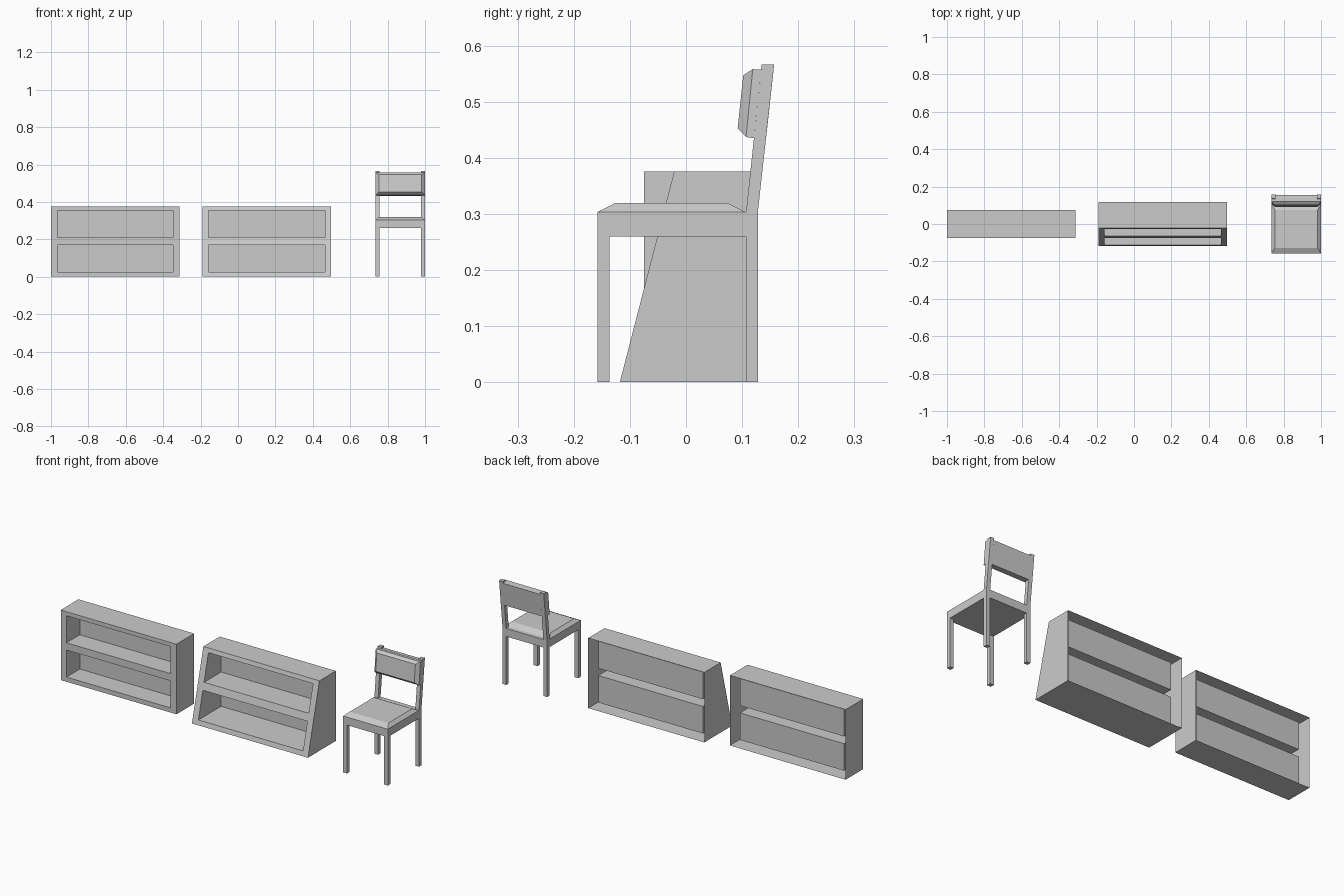
import bpy, bmesh

if "Cube" in bpy.data.objects:
    bpy.data.objects.remove(bpy.data.objects["Cube"])

def finish(name, bm):
    bmesh.ops.remove_doubles(bm, verts=bm.verts[:], dist=1e-5)
    bmesh.ops.recalc_face_normals(bm, faces=bm.faces[:])
    me = bpy.data.meshes.new(name)
    bm.to_mesh(me)
    bm.free()
    ob = bpy.data.objects.new(name, me)
    bpy.context.collection.objects.link(ob)
    return ob

def quad(bm, *pts):
    bm.faces.new([bm.verts.new(p) for p in pts])

def loft(name, rings):
    """Closed solid through a list of four-cornered rings."""
    bm = bmesh.new()
    rows = [[bm.verts.new(p) for p in r] for r in rings]
    for a, b in zip(rows, rows[1:]):
        for i in range(4):
            j = (i + 1) % 4
            bm.faces.new((a[i], a[j], b[j], b[i]))
    bm.faces.new(rows[0])
    bm.faces.new(rows[-1])
    return finish(name, bm)

def rect(x0, x1, y0, y1, z):
    return [(x0, y0, z), (x1, y0, z), (x1, y1, z), (x0, y1, z)]

def bookcase(name, x0, x1, foot, top, back, wall):
    """Open-backed shell whose front has two pockets reaching to y = wall."""
    H, m = 0.376, 0.034
    xs = [x0, x0 + m, x1 - m, x1]
    zs = [0, 0.025, 0.17, 0.209, 0.354, H]
    front = lambda z: foot + (top - foot) * z / H
    bm = bmesh.new()
    for i in range(3):
        for k in range(5):
            a, b, c, d = xs[i], xs[i + 1], zs[k], zs[k + 1]
            ring = [(a, front(c), c), (b, front(c), c), (b, front(d), d), (a, front(d), d)]
            if i == 1 and k in (1, 3):
                # shelf pocket
                deep = [(x, wall, z) for x, y, z in ring]
                for n in range(4):
                    j = (n + 1) % 4
                    quad(bm, ring[n], ring[j], deep[j], deep[n])
                quad(bm, *deep)
            else:
                quad(bm, *ring)
    # outer sides, top and bottom
    for x in (x0, x1):
        for c, d in zip(zs, zs[1:]):
            quad(bm, (x, front(c), c), (x, back, c), (x, back, d), (x, front(d), d))
    for z in (0, H):
        for a, b in zip(xs, xs[1:]):
            quad(bm, (a, front(z), z), (b, front(z), z), (b, back, z), (a, back, z))
    return finish(name, bm)

bookcase("straight_bookcase", -1.0, -0.313, -0.075, -0.075, 0.075, 0.038)
bookcase("sloped_bookcase", -0.191, 0.498, -0.118, -0.021, 0.118, 0.081)

# chair
L, R, T = 0.735, 1.0, 0.022
loft("seat", [rect(L, R, -0.158, 0.128, 0.26), rect(L, R, -0.158, 0.128, 0.303)])
loft("seat_cushion", [rect(L, R, -0.158, 0.107, 0.303),
                      rect(L + 0.018, R - 0.018, -0.127, 0.075, 0.319)])
for side, x in (("left", L), ("right", R - T)):
    loft(side + "_front_leg", [rect(x, x + T, -0.158, -0.136, z) for z in (0, 0.26)])
    loft(side + "_back_leg", [rect(x, x + T, 0.107, 0.128, 0),
                              rect(x, x + T, 0.107, 0.128, 0.303),
                              rect(x, x + T, 0.135, 0.157, 0.566)])

# backrest, tilted: panel between the posts and a bevelled pad in front of them
def tilted(x0, x1, yb, zb, yt, zt):
    return [(x0, yb, zb), (x1, yb, zb), (x1, yt, zt), (x0, yt, zt)]

loft("backrest_panel", [tilted(L + T, R - T, 0.1425, 0.433, 0.156, 0.556),
                        tilted(L + T, R - T, 0.121, 0.435, 0.134, 0.558)])
loft("backrest_pad", [tilted(L, R, 0.121, 0.435, 0.134, 0.557),
                      tilted(L, R, 0.107, 0.437, 0.119, 0.558),
                      tilted(L + 0.018, R - 0.018, 0.092, 0.452, 0.102, 0.547)])
